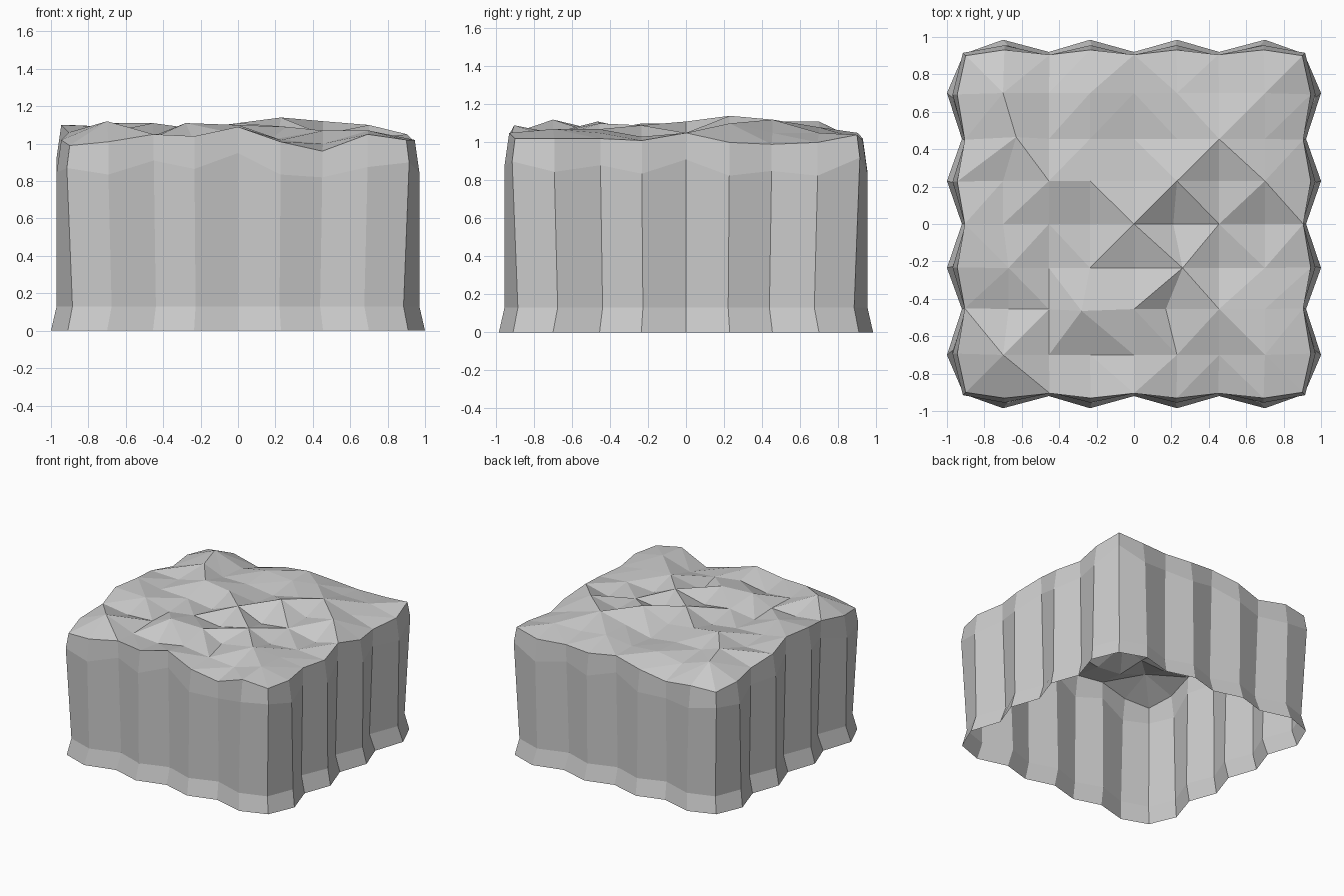
import bpy
import bmesh
from mathutils import Vector

cube = bpy.data.objects.get("Cube")
if cube:
    bpy.data.objects.remove(cube, do_unlink=True)

N = 8
SPACING = [-.91, -.7, -.455, -.235, 0, .23, .455, .7, .91]

# Surface relief in hundredths above BASE, one row per grid line, front to back
BASE = 0.9
RELIEF = [
    [9, 11, 15, 14, 19, 11, 6, 15, 12],
    [12, 22, 13, 11, 15, 12, 10, 17, 12],
    [16, 13, 14, 21, 20, 12, 17, 15, 12],
    [20, 19, 13, 16, 13, 19, 11, 13, 11],
    [20, 16, 15, 12, 21, 12, 15, 10, 15],
    [16, 15, 21, 18, 15, 24, 15, 20, 10],
    [12, 21, 15, 15, 12, 17, 22, 15, 9],
    [11, 21, 13, 17, 15, 18, 15, 15, 10],
    [9, 10, 6, 11, 15, 12, 12, 11, 14],
]

# Slight sideways shifts of a few crests, keyed by column and row
SHIFT = {(1, 6): (.07, .01), (3, 2): (-.045, -.01), (5, 2): (-.06, 0),
         (5, 3): (.03, 0), (5, 4): (-.02, 0), (1, 3): (.03, 0),
         (1, 2): (.03, 0)}

# Wall rings: outward distance at corner, rib and groove, then sideways scale
FOOT = (.91, 1.0, .92, 1.0)
ANKLE = (.885, .97, .88, .965)
SHOULDER = (.915, .97, .90, .99)
RIM = (.90, .945, .905, .99)


def height(i, j):
    return BASE + RELIEF[j][i] / 100


def ring_point(i, j, ring, z):
    """Place a border grid point on one wall ring."""
    corner, rib, groove, slide = ring
    on_x, on_y = i in (0, N), j in (0, N)
    if on_x and on_y:
        out = corner
    else:
        out = rib if (i + j) % 2 else groove
    x = SPACING[i] * slide
    y = SPACING[j] * slide
    if on_x:
        x = out if i else -out
    if on_y:
        y = out if j else -out
        if not on_x and out == rib:
            y *= .985
    return Vector((x, y, z))


def shoulder_height(i, j):
    if i in (0, N) and j in (0, N):
        return height(i, j) - .12
    return height(i, j) - (.175 if (i + j) % 2 else .14)


bm = bmesh.new()

# Rugged top
top = {}
for j in range(N + 1):
    for i in range(N + 1):
        if i in (0, N) or j in (0, N):
            co = ring_point(i, j, RIM, height(i, j))
        else:
            dx, dy = SHIFT.get((i, j), (0, 0))
            co = Vector((SPACING[i] + dx, SPACING[j] + dy, height(i, j)))
        top[i, j] = bm.verts.new(co)

# Each cell folds along its higher diagonal, giving sharp ridges
for j in range(N):
    for i in range(N):
        a, b = top[i, j], top[i + 1, j]
        c, d = top[i + 1, j + 1], top[i, j + 1]
        if a.co.z + c.co.z >= b.co.z + d.co.z:
            folds = ((a, b, c), (a, c, d))
        else:
            folds = ((a, b, d), (b, c, d))
        for fold in folds:
            bm.faces.new(fold)

# Ribbed walls, open underneath
border = ([(i, 0) for i in range(N)] + [(N, j) for j in range(N)]
          + [(N - i, N) for i in range(N)] + [(0, N - j) for j in range(N)])
rings = [
    [bm.verts.new(ring_point(i, j, FOOT, 0)) for i, j in border],
    [bm.verts.new(ring_point(i, j, ANKLE, .13)) for i, j in border],
    [bm.verts.new(ring_point(i, j, SHOULDER, shoulder_height(i, j))) for i, j in border],
    [top[key] for key in border],
]
for low, high in zip(rings, rings[1:]):
    for k in range(len(border)):
        n = (k + 1) % len(border)
        bm.faces.new((low[k], low[n], high[n], high[k]))

mesh = bpy.data.meshes.new("rock_block")
bm.to_mesh(mesh)
bm.free()
block = bpy.data.objects.new("rock_block", mesh)
bpy.context.collection.objects.link(block)

# Plain stone colour
stone = bpy.data.materials.new("stone_grey")
stone.use_nodes = True
colour = (.6, .6, .6, 1)
stone.diffuse_color = colour
stone.node_tree.nodes["Principled BSDF"].inputs["Base Color"].default_value = colour
mesh.materials.append(stone)
